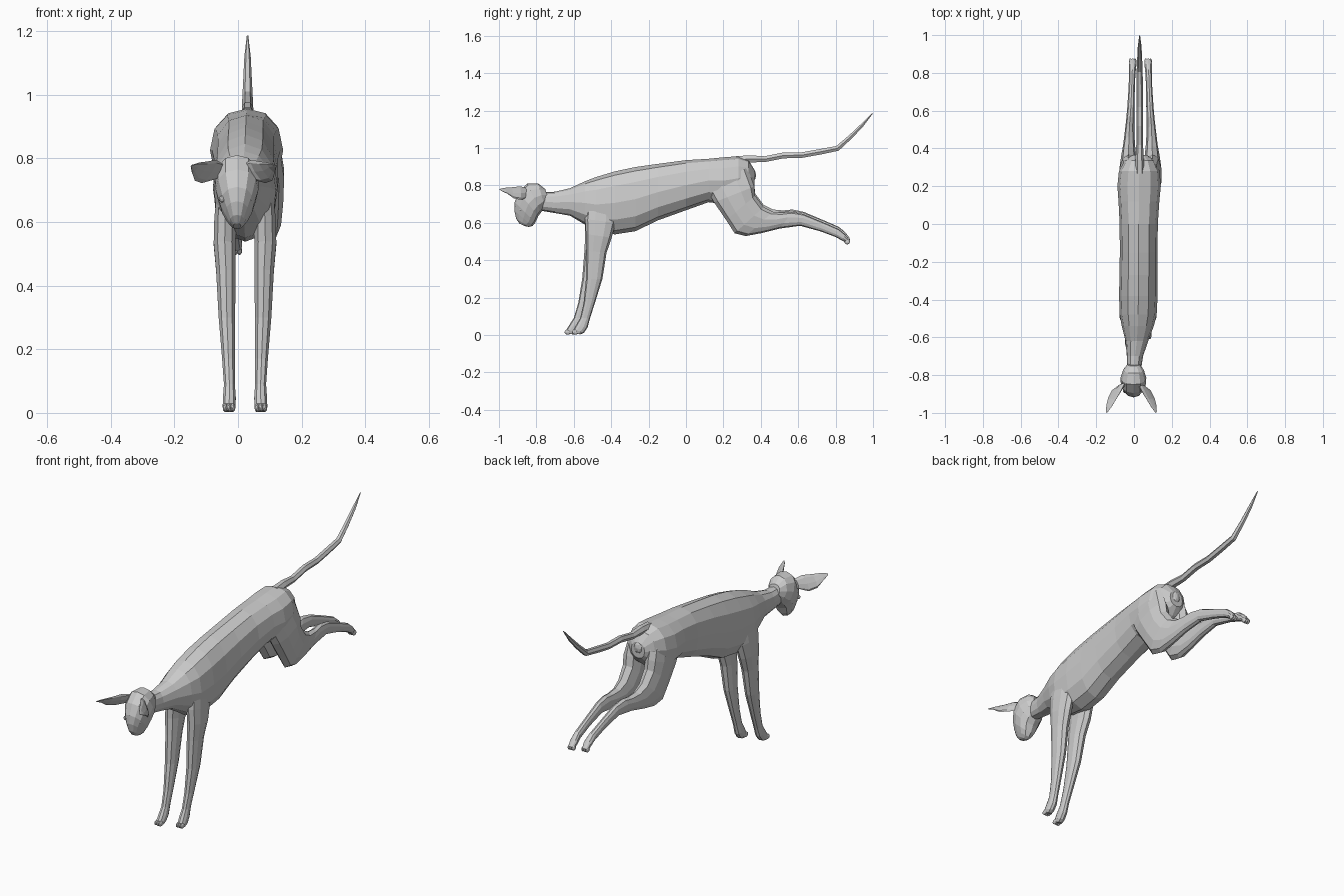
import bpy, bmesh, math
from mathutils import Vector


def loft(name, stations, sides=10, power=0.9):
    """Skin rings; each is (centre x, half width, upper edge (y,z), lower edge (y,z), x shear)."""
    bm = bmesh.new()
    rings = []
    for cx, w, a, b, shear in stations:
        top, low = Vector((cx - shear, *a)), Vector((cx + shear, *b))
        mid, half = (top + low) / 2, (top - low) / 2
        ring = []
        for i in range(sides):
            t = 2 * math.pi * i / sides
            c, s = math.cos(t), math.sin(t)
            c2 = math.copysign(abs(c) ** power, c)
            s2 = math.copysign(abs(s) ** power, s)
            ring.append(bm.verts.new(mid + half * c2 + Vector((w * s2, 0, 0))))
        rings.append(ring)
    for r, q in zip(rings, rings[1:]):
        for i in range(sides):
            j = (i + 1) % sides
            bm.faces.new((r[i], r[j], q[j], q[i]))
    bm.faces.new(rings[0])
    bm.faces.new(rings[-1])
    bmesh.ops.recalc_face_normals(bm, faces=bm.faces)
    mesh = bpy.data.meshes.new(name)
    bm.to_mesh(mesh)
    bm.free()
    obj = bpy.data.objects.new(name, mesh)
    bpy.context.collection.objects.link(obj)
    return obj


def lump(name, loc, size):
    bpy.ops.mesh.primitive_ico_sphere_add(subdivisions=2, radius=1, location=loc)
    obj = bpy.context.object
    obj.name, obj.scale = name, size


# torso and neck: y, top z, bottom z, half width, centre x
torso = [(-.78, .765, .665, .036, .0), (-.70, .766, .652, .043, .005),
         (-.62, .785, .638, .06, .015), (-.54, .822, .59, .085, .02),
         (-.48, .845, .55, .098, .022), (-.38, .875, .538, .102, .023),
         (-.27, .898, .555, .101, .024), (-.15, .915, .613, .1, .025),
         (0, .935, .667, .101, .025), (.12, .942, .71, .108, .026),
         (.20, .95, .70, .115, .027), (.28, .956, .72, .108, .028),
         (.335, .935, .76, .08, .03), (.365, .885, .80, .04, .03)]
loft("torso", [(x, w, (y, zt), (y, zb), 0) for y, zt, zb, w, x in torso], 12)

# head, tilted down toward the muzzle
head = [(.033, (-.752, .78), (-.735, .72)), (.055, (-.79, .81), (-.755, .685)),
        (.068, (-.85, .81), (-.775, .655)), (.067, (-.895, .765), (-.79, .635)),
        (.053, (-.916, .71), (-.805, .602)), (.037, (-.918, .665), (-.82, .583)),
        (.024, (-.908, .622), (-.84, .578)), (.012, (-.89, .595), (-.86, .582))]
loft("head", [(-.003, w, a, b, 0) for w, a, b in head], 12)

# legs: half width, distance from the centre line, front edge, back edge
front = [(.02, .062, (-.52, .77), (-.37, .75)), (.036, .062, (-.54, .62), (-.375, .60)),
         (.036, .064, (-.537, .54), (-.40, .52)), (.032, .06, (-.538, .45), (-.43, .44)),
         (.027, .057, (-.545, .30), (-.457, .30)), (.021, .052, (-.562, .17), (-.50, .175)),
         (.018, .049, (-.583, .09), (-.53, .09)), (.021, .049, (-.605, .055), (-.545, .04)),
         (.021, .05, (-.62, .03), (-.565, .012)), (.016, .05, (-.615, .01), (-.585, .003))]
hind = [(.03, .065, (.09, .82), (.33, .90)), (.048, .065, (.15, .715), (.365, .80)),
        (.047, .063, (.215, .62), (.37, .75)), (.041, .062, (.26, .55), (.415, .69)),
        (.033, .06, (.32, .535), (.465, .665)), (.027, .058, (.40, .55), (.52, .66)),
        (.023, .054, (.50, .575), (.57, .665)), (.02, .05, (.61, .59), (.63, .652)),
        (.017, .046, (.72, .56), (.737, .607)), (.018, .043, (.80, .53), (.817, .572)),
        (.021, .041, (.84, .508), (.85, .545)), (.017, .041, (.862, .493), (.875, .513))]
# ear: half thickness, distance out, shear, upper inner edge, lower outer edge
ear = [(.014, .045, .008, (-.845, .785), (-.85, .735)), (.012, .078, .022, (-.885, .795), (-.88, .722)),
       (.009, .102, .02, (-.93, .79), (-.92, .73)), (.007, .118, .012, (-.97, .787), (-.955, .755)),
       (.003, .131, .002, (-1.0, .78), (-.99, .772))]

for s, side in ((1, "left"), (-1, "right")):
    def shift(p, s=s):
        # staggers the two front feet
        return (p[0] + s * .02 * max(0, 1 - p[1] / .6), p[1])
    loft("front_leg_" + side, [(.022 + s * d, w, shift(a), shift(b), 0) for w, d, a, b in front])
    loft("hind_leg_" + side,
         [(.034 + s * d, w, (b[0], b[1] - s * .006), (a[0], a[1] - s * .006), 0) for w, d, a, b in hind])
    loft("ear_" + side, [(-.014 + s * d, w, a, b, s * sh) for w, d, sh, a, b in ear], 8)
    lump("eye_" + side, (-.008 + s * .042, -.884, .672), (.009, .01, .011))
    # toes
    for k in (-1, 0, 1):
        lump("front_toe_" + side, (.022 + s * .05 + k * .012, -.612 + s * .02, .016), (.008, .018, .014))
        lump("hind_toe_" + side, (.034 + s * .041 + k * .012, .862, .504 - s * .006), (.008, .015, .014))

# lump under the tail
lump("rump_lump", (.03, .35, .855), (.03, .025, .038))

# tail: y, z, thickness
tail = [(.27, .935, 1.2), (.34, .942, 1.1), (.42, .94, .9), (.52, .96, .9), (.62, .962, .85),
        (.72, .98, .85), (.81, .998, .8), (.88, 1.06, .65), (.94, 1.12, .5), (.997, 1.185, .12)]
curve = bpy.data.curves.new("tail", "CURVE")
curve.dimensions = "3D"
curve.bevel_depth = .02
curve.bevel_resolution = 1
curve.use_fill_caps = True
spline = curve.splines.new("POLY")
spline.points.add(len(tail) - 1)
for p, (y, z, r) in zip(spline.points, tail):
    p.co, p.radius = (.03, y, z, 1), r
spline.use_smooth = False
bpy.context.collection.objects.link(bpy.data.objects.new("tail", curve))
